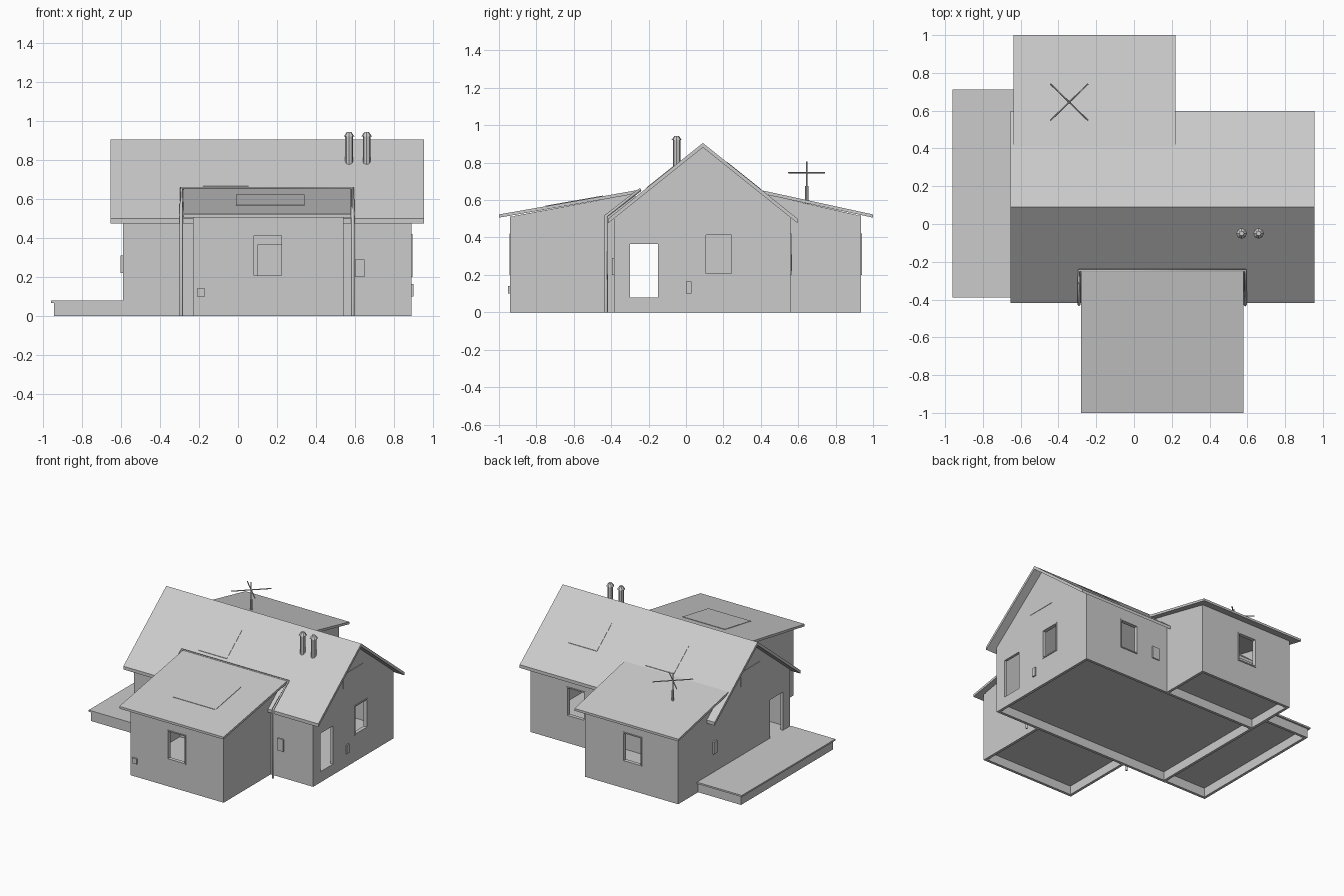
import bpy, bmesh, math
from mathutils import Vector

cube = bpy.data.objects.get("Cube")
if cube:
    bpy.data.objects.remove(cube, do_unlink=True)

grey = bpy.data.materials.new("plain_grey")
grey.use_nodes = True
COLOUR = (0.6, 0.6, 0.6, 1)
grey.diffuse_color = COLOUR
grey.node_tree.nodes["Principled BSDF"].inputs["Base Color"].default_value = COLOUR


def finish(name, bm):
    bmesh.ops.recalc_face_normals(bm, faces=bm.faces)
    mesh = bpy.data.meshes.new(name)
    bm.to_mesh(mesh)
    bm.free()
    mesh.materials.append(grey)
    obj = bpy.data.objects.new(name, mesh)
    bpy.context.collection.objects.link(obj)
    return obj


def rect(a0, a1, b0, b1):
    return [(a0, b0), (a1, b0), (a1, b1), (a0, b1)]


def panel(name, axis, start, end, outline, holes=()):
    """Outline in the plane across the axis, with holes, extruded from start to end."""
    def place(a, b):
        return Vector((start, a, b) if axis == "x" else (a, start, b))
    bm = bmesh.new()
    for loop in [outline, *holes]:
        vs = [bm.verts.new(place(*p)) for p in loop]
        for i, v in enumerate(vs):
            bm.edges.new((v, vs[i - 1]))
    bmesh.ops.triangle_fill(bm, edges=bm.edges[:], use_beauty=True)
    out = bmesh.ops.extrude_face_region(bm, geom=bm.faces[:])
    shift = Vector((end - start, 0, 0) if axis == "x" else (0, end - start, 0))
    bmesh.ops.translate(bm, vec=shift,
                        verts=[g for g in out["geom"] if isinstance(g, bmesh.types.BMVert)])
    return finish(name, bm)


def box(name, x0, x1, y0, y1, z0, z1):
    return panel(name, "x", x0, x1, rect(y0, y1, z0, z1))


def cone(name, x, y, z0, z1, r0, r1, sides):
    bm = bmesh.new()
    bmesh.ops.create_cone(bm, cap_ends=True, segments=sides, radius1=r0, radius2=r1, depth=z1 - z0)
    bmesh.ops.translate(bm, vec=(x, y, (z0 + z1) / 2), verts=bm.verts)
    return finish(name, bm)


def pipe(name, points, radius):
    curve = bpy.data.curves.new(name, "CURVE")
    curve.dimensions = "3D"
    curve.bevel_depth = radius
    curve.bevel_resolution = 0
    curve.use_fill_caps = True
    spline = curve.splines.new("POLY")
    spline.points.add(len(points) - 1)
    for p, co in zip(spline.points, points):
        p.co = (*co, 1)
    curve.materials.append(grey)
    obj = bpy.data.objects.new(name, curve)
    bpy.context.collection.objects.link(obj)


T = 0.02                      # wall thickness
LEFT, RIGHT = -0.59, 0.89     # main house ends
FRONT, BACK = -0.385, 0.56
SILL, HEAD, FLOOR, DOOR_TOP = 0.2, 0.42, 0.08, 0.365
RIDGE_Y, RIDGE_Z, PITCH = 0.09, 0.905, 0.8


def roof_z(y):
    return RIDGE_Z - PITCH * abs(y - RIDGE_Y)


# Main house walls
door = rect(-0.3, -0.15, FLOOR, DOOR_TOP)
side_window = rect(0.1, 0.25, SILL, HEAD)
gable = [(FRONT, 0), (BACK, 0), (BACK, roof_z(BACK) - 0.02),
         (RIDGE_Y, RIDGE_Z - 0.02), (FRONT, roof_z(FRONT) - 0.02)]
panel("right_gable_wall", "x", RIGHT - T, RIGHT, gable, [door, side_window])
panel("left_gable_wall", "x", LEFT, LEFT + T, gable, [door])
panel("main_front_wall", "y", FRONT, FRONT + T, rect(LEFT + T, RIGHT - T, 0, 0.505),
      [rect(0.1, 0.25, FLOOR, DOOR_TOP)])
panel("main_back_wall", "y", BACK - T, BACK, rect(LEFT + T, RIGHT - T, 0, 0.505),
      [rect(0.44, 0.59, SILL, HEAD)])

# Front and back wing walls
FX0, FX1, FY = -0.23, 0.54, -0.94
BX0, BX1, BY = LEFT, 0.18, 0.935
panel("front_wing_end_wall", "y", FY, FY + T, rect(FX0, FX1, 0, 0.512),
      [rect(0.075, 0.23, SILL, HEAD)])
panel("back_wing_end_wall", "y", BY - T, BY, rect(BX0, BX1, 0, 0.518),
      [rect(-0.29, -0.135, SILL, HEAD)])
front_side = [(FY + T, 0), (FRONT, 0), (FRONT, 0.5), (-0.27, 0.6), (-0.27, 0.635), (FY + T, 0.515)]
back_side = [(BY - T, 0), (BACK, 0), (BACK, 0.5), (0.43, 0.61), (0.43, 0.63), (BY - T, 0.52)]
for x in (FX0, FX1 - T):
    panel("front_wing_side_wall", "x", x, x + T, front_side)
for x in (BX0, BX1 - T):
    panel("back_wing_side_wall", "x", x, x + T, back_side)

# Floors
box("main_floor", LEFT + T, RIGHT - T, FRONT + T, BACK - T, 0.065, FLOOR)
box("front_wing_floor", FX0 + T, FX1 - T, FY + T, FRONT, 0.065, FLOOR)
box("back_wing_floor", BX0 + T, BX1 - T, BACK, BY - T, 0.065, FLOOR)

# Roofs
eaves = (-0.417, 0.597)
top = [(eaves[0], roof_z(eaves[0])), (RIDGE_Y, RIDGE_Z), (eaves[1], roof_z(eaves[1]))]
under = [(y, z - 0.024) for y, z in reversed(top)]
panel("main_roof", "x", -0.655, 0.955, top + under)
panel("front_wing_roof", "x", -0.28, 0.58,
      [(-1, 0.523), (-0.25, 0.655), (-0.25, 0.637), (-1, 0.506)])
panel("back_wing_roof", "x", -0.637, 0.22,
      [(1, 0.523), (0.41, 0.651), (0.41, 0.633), (1, 0.506)])


# Roof lights lying almost flush in the slopes
def roof_light(x0, x1, y0, z0, y1, z1):
    lift = 0.003
    panel("roof_light", "x", x0, x1,
          [(y0, z0 - lift), (y1, z1 - lift), (y1, z1 + lift), (y0, z0 + lift)])


for x, y0, y1 in ((-0.18, 0.22, 0.4), (0.455, 0.22, 0.4), (-0.18, -0.21, -0.03)):
    roof_light(x, x + 0.235, y0, roof_z(y0), y1, roof_z(y1))
roof_light(-0.01, 0.34, -0.75, 0.567, -0.445, 0.621)

# Attic panels on both gables
for x in (LEFT, RIGHT):
    box("attic_panel", x - 0.003, x + 0.003, -0.03, 0.2, 0.595, 0.7)


# Window frames
def frame(axis, wall, a0, a1):
    w = 0.008
    panel("window_frame", axis, wall - 0.014, wall + 0.014, rect(a0, a1, SILL, HEAD),
          [rect(a0 + w, a1 - w, SILL + w, HEAD - w)])


frame("y", FY + 0.009, 0.075, 0.23)
frame("y", BY - 0.009, -0.29, -0.135)
frame("y", BACK - 0.009, 0.44, 0.59)
frame("x", RIGHT - 0.009, 0.1, 0.25)

# Utility boxes on the walls
box("front_wall_box", 0.6, 0.65, FRONT - 0.01, FRONT, 0.2, 0.29)
box("back_wall_box", 0.25, 0.31, BACK, BACK + 0.008, 0.22, 0.31)
box("right_wall_box", RIGHT, RIGHT + 0.01, 0, 0.03, 0.1, 0.165)
box("left_wall_box", LEFT - 0.012, LEFT, 0.49, 0.53, 0.22, 0.31)
box("front_wing_box", FX0 + 0.02, FX0 + 0.06, FY - 0.012, FY, 0.1, 0.14)

# Terrace slab on an open skirt
TX, TY0, TY1 = -0.945, -0.383, 0.7
box("terrace_slab", -0.96, LEFT, -0.39, 0.713, 0.068, FLOOR)
box("terrace_outer_skirt", TX, TX + T, TY0, TY1, 0, 0.068)
for y in (TY0, TY1 - T):
    box("terrace_end_skirt", TX + T, LEFT, y, y + T, 0, 0.068)

# Drain channel round the front wing roof, with its downpipes
X0, X1 = -0.291, 0.589
run = [(-0.427, 0), (-0.427, 0.515), (-0.245, 0.655)]
pipe("drain_channel", [(X0, y, z) for y, z in run] + [(X1, y, z) for y, z in reversed(run)], 0.009)

# Flues with caps
for x in (0.57, 0.66):
    cone("flue", x, -0.05, 0.77, 0.925, 0.02, 0.02, 8)
    cone("flue_cap", x, -0.05, 0.92, 0.943, 0.028, 0.012, 8)

# Aerial
AX, AY = -0.343, 0.645
cone("aerial_base", AX, AY, 0.58, 0.675, 0.009, 0.009, 8)
cone("aerial_mast", AX, AY, 0.67, 0.805, 0.004, 0.004, 6)
for s in (-1, 1):
    pipe("aerial_arm", [(AX - 0.1, AY - 0.097 * s, 0.747), (AX + 0.1, AY + 0.097 * s, 0.747)], 0.004)
